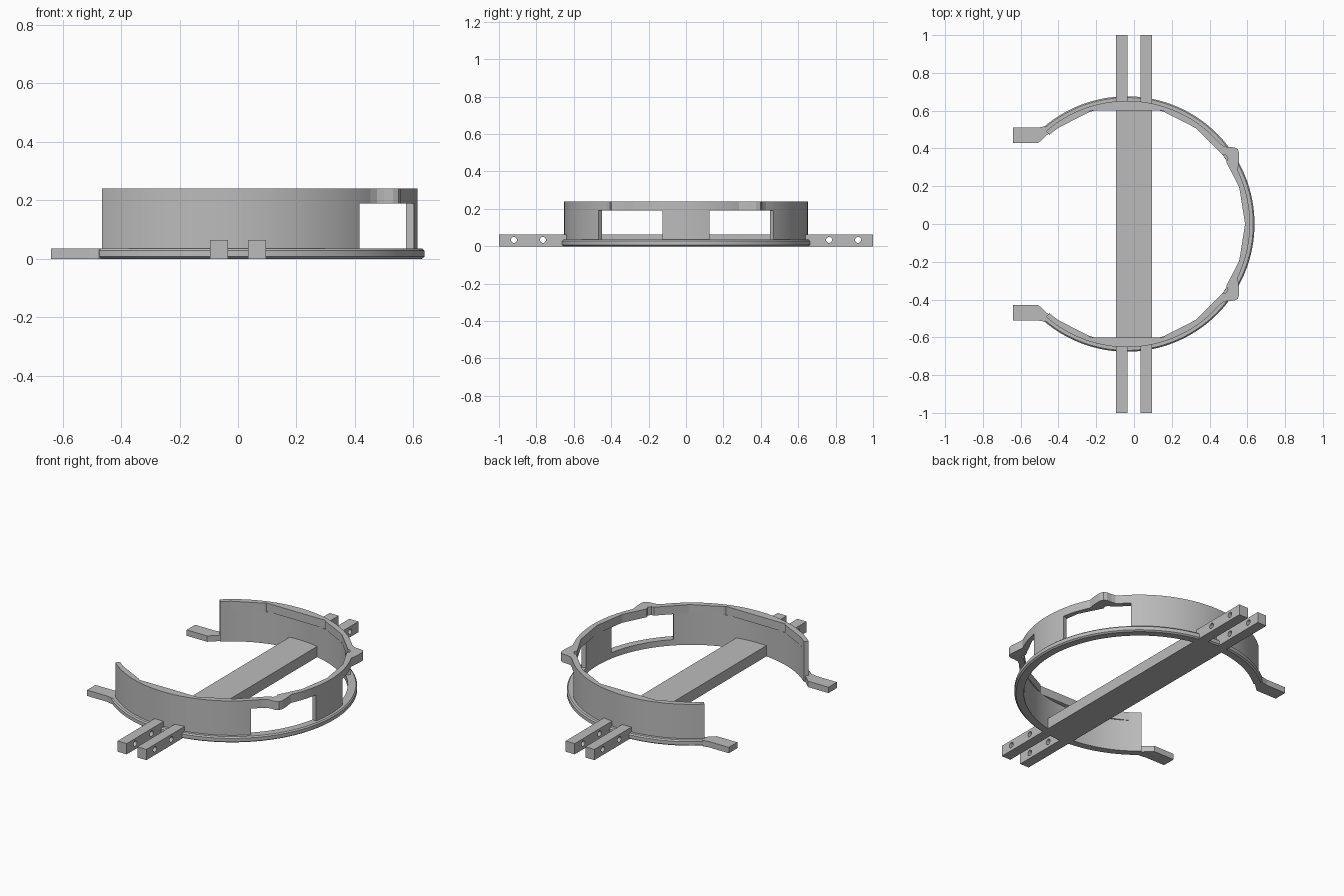
import bpy, bmesh, math
from mathutils import Matrix

cube = bpy.data.objects.get("Cube")
if cube:
    bpy.data.objects.remove(cube, do_unlink=True)

grey = bpy.data.materials.new("plain_grey")
grey.use_nodes = True
colour = (0.5, 0.5, 0.5, 1)
grey.diffuse_color = colour
grey.node_tree.nodes["Principled BSDF"].inputs["Base Color"].default_value = colour

CX = -0.038       # ring centre on x
R_OUT, R_IN = 0.652, 0.625
BAND_Z, TOP_Z = 0.19, 0.24
END = 131         # the ring is open beyond this angle


def finish(name, bm, smooth=False):
    bmesh.ops.recalc_face_normals(bm, faces=bm.faces)
    mesh = bpy.data.meshes.new(name)
    bm.to_mesh(mesh)
    bm.free()
    mesh.materials.append(grey)
    ob = bpy.data.objects.new(name, mesh)
    bpy.context.collection.objects.link(ob)
    bpy.ops.object.select_all(action='DESELECT')
    ob.select_set(True)
    bpy.context.view_layer.objects.active = ob
    if smooth:
        bpy.ops.object.shade_smooth_by_angle(angle=math.radians(20))
    return ob


def sweep(name, a0, a1, profile):
    """Sweep a cross-section, given by profile(angle), around the ring."""
    bm = bmesh.new()
    rings = []
    for deg in range(a0, a1 + 1):
        a = math.radians(deg)
        rings.append([bm.verts.new((CX + r * math.cos(a), r * math.sin(a), z))
                      for r, z in profile(deg)])
    n = len(rings[0])
    for p, q in zip(rings, rings[1:]):
        for i in range(n):
            j = (i + 1) % n
            bm.faces.new((p[i], p[j], q[j], q[i]))
    bm.faces.new(rings[0])
    bm.faces.new(rings[-1])
    return finish(name, bm, True)


def prism(name, points, z0, z1, smooth=False):
    bm = bmesh.new()
    face = bm.faces.new([bm.verts.new((x, y, z0)) for x, y in points])
    top = bmesh.ops.extrude_face_region(bm, geom=[face])["geom"]
    bmesh.ops.translate(bm, vec=(0, 0, z1 - z0),
                        verts=[v for v in top if isinstance(v, bmesh.types.BMVert)])
    return finish(name, bm, smooth)


def box(name, x0, x1, y0, y1, z0, z1):
    return prism(name, [(x0, y0), (x1, y0), (x1, y1), (x0, y1)], z0, z1)


def rect(r0, r1, z0, z1):
    return [(r0, z0), (r1, z0), (r1, z1), (r0, z1)]


def lip_radius(deg):
    """Inner edge of the top band: flat facets with a clip notch."""
    a = abs(deg)
    if a > 127:
        return R_IN
    if 33 <= a <= 35:
        return 0.638
    if 72 <= a <= 108:
        return 0.6 / math.sin(math.radians(a))
    return 0.626 * math.cos(math.radians(9)) / math.cos(math.radians(a % 18 - 9))


# Base flange with softened outer edges
sweep("base_flange", -END, END, lambda d: [
    (R_IN, 0), (0.667, 0), (0.676, 0.007), (0.676, 0.028), (0.669, 0.035), (R_IN, 0.035)])

# Wall sections between the two windows
for name, a0, a1 in (("front_wall", -END, -46), ("window_post", -11, 11), ("back_wall", 46, END)):
    sweep(name, a0, a1, lambda d: rect(R_IN, R_OUT, 0.03, BAND_Z))

# Faceted band along the top
sweep("top_band", -END, END, lambda d: rect(lip_radius(d), R_OUT, BAND_Z, TOP_Z))

# Parts mirrored front to back
tab = [(-0.64, 0.43), (-0.505, 0.43), (-0.435, 0.495), (-0.475, 0.517), (-0.51, 0.51), (-0.64, 0.51)]
lug = [(0.435, 0.442), (0.475, 0.412), (0.50, 0.407), (0.53, 0.406), (0.549, 0.397), (0.557, 0.375),
       (0.555, 0.33), (0.548, 0.27), (0.52, 0.325), (0.49, 0.375)]
for side, s in (("front", -1), ("back", 1)):
    prism(side + "_tab", [(x, s * y) for x, y in tab], 0, 0.035)
    prism(side + "_clip_lug", [(x, s * y) for x, y in lug], BAND_Z, TOP_Z)

    # Pair of arms, each drilled twice from side to side
    for hand, h in (("right", -1), ("left", 1)):
        y0, y1 = sorted((s * 0.6, s * 1.0))
        x0, x1 = sorted((h * 0.035, h * 0.095))
        arm = box(f"{side}_{hand}_arm", x0, x1, y0, y1, 0, 0.064)
        bm = bmesh.new()
        for y in (0.765, 0.92):
            bmesh.ops.create_cone(
                bm, cap_ends=True, segments=20, radius1=0.016, radius2=0.016, depth=0.2,
                matrix=Matrix.Translation((h * 0.065, s * y, 0.034)) @ Matrix.Rotation(math.pi / 2, 4, 'Y'))
        drill = finish("drill", bm)
        drill.hide_render = True
        bpy.context.view_layer.objects.active = arm
        cut = arm.modifiers.new("holes", 'BOOLEAN')
        cut.object = drill
        cut.solver = 'EXACT'
        bpy.ops.object.modifier_apply(modifier=cut.name)
        bpy.data.objects.remove(drill, do_unlink=True)

# Cross plate spanning the ring
box("cross_plate", -0.095, 0.095, -0.64, 0.64, 0, 0.064)
